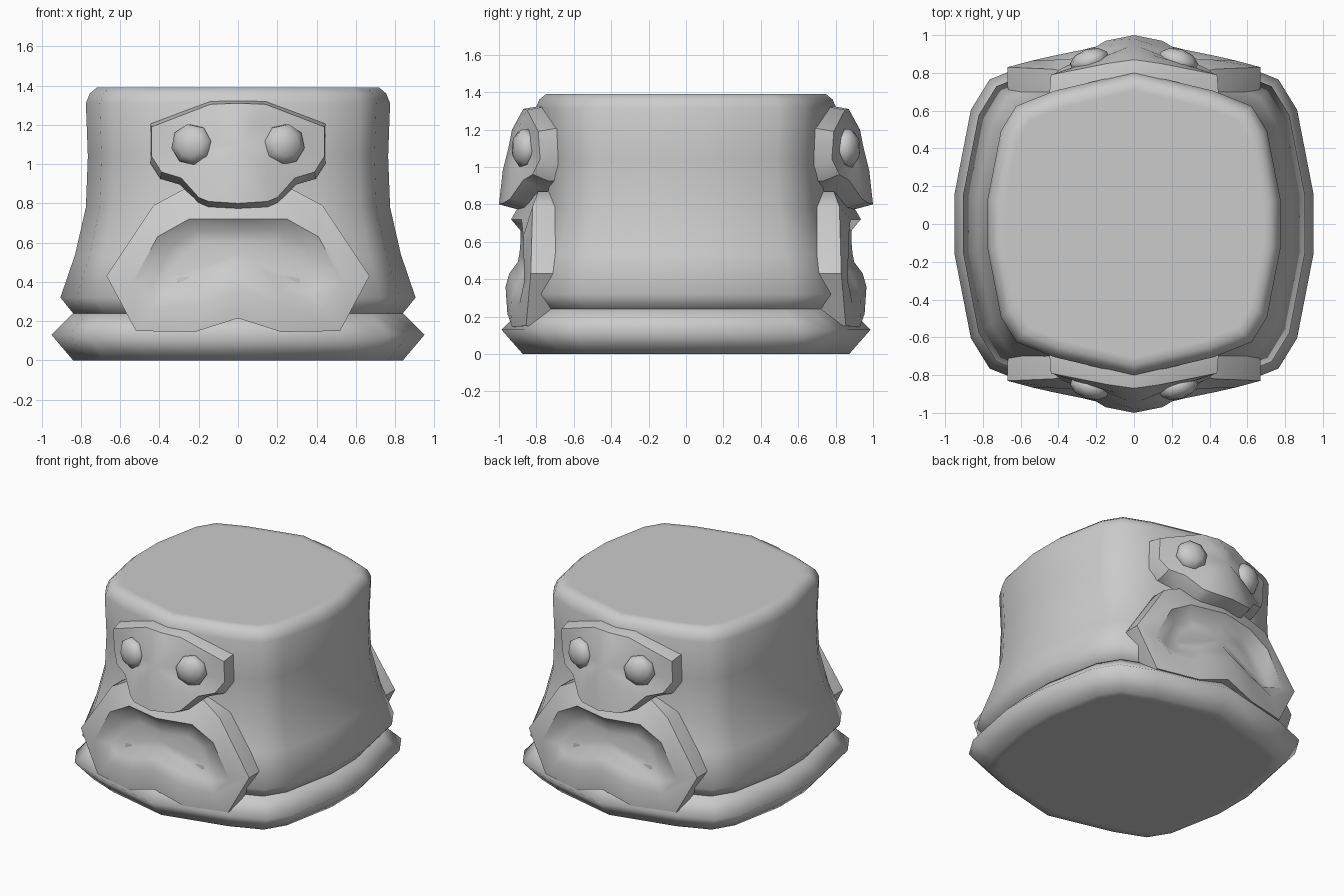
import bpy, bmesh, math
from mathutils import Matrix, Vector

cube = bpy.data.objects.get("Cube")
if cube:
    bpy.data.objects.remove(cube, do_unlink=True)

stone = bpy.data.materials.new("grey_stone")
stone.use_nodes = True
GREY = (0.6, 0.6, 0.6, 1)
stone.diffuse_color = GREY
stone.node_tree.nodes["Principled BSDF"].inputs["Base Color"].default_value = GREY


def finish(bm, name, angle):
    bmesh.ops.recalc_face_normals(bm, faces=bm.faces)
    mesh = bpy.data.meshes.new(name)
    bm.to_mesh(mesh)
    bm.free()
    mesh.materials.append(stone)
    obj = bpy.data.objects.new(name, mesh)
    bpy.context.collection.objects.link(obj)
    bpy.ops.object.select_all(action='DESELECT')
    obj.select_set(True)
    bpy.context.view_layer.objects.active = obj
    bpy.ops.object.shade_smooth_by_angle(angle=math.radians(angle))
    return obj


def loft(name, rings, start, end, angle):
    """Skin closed rings of equal length and close both ends with fans."""
    bm = bmesh.new()
    loops = [[bm.verts.new(p) for p in ring] for ring in rings]
    n = len(loops[0])
    for a, b in zip(loops, loops[1:]):
        for i in range(n):
            j = (i + 1) % n
            bm.faces.new((a[i], a[j], b[j], b[i]))
    for loop, hub in ((loops[0], start), (loops[-1], end)):
        tip = bm.verts.new(hub)
        for i in range(n):
            bm.faces.new((loop[i], loop[(i + 1) % n], tip))
    return finish(bm, name, angle)


def mirrored(half):
    """Full ring from half points (x, depth, z); the first and last lie on x = 0."""
    right = [Vector((x, -d, z)) for x, d, z in half]
    return right + [Vector((-p.x, p.y, p.z)) for p in right[-2:0:-1]]


# Rounded square section with a slight point at front and back
quarter = [(0, .80), (.42, .70), (.62, .62), (.70, .49), (.77, .13)]
side = quarter + [(x, -y) for x, y in quarter[::-1]]
section = side + [(-x, y) for x, y in side[-2:0:-1]]


def tower(name, profile):
    rings = [[(x * r / .77, y * r / .77, z) for x, y in section] for r, z in profile]
    return loft(name, rings, (0, 0, profile[0][1]), (0, 0, profile[-1][1]), 89)


tower("base_rim", [(.78, 0), (.84, 0), (.95, .13), (.84, .24), (.76, .24)])
tower("body", [(.80, .22), (.84, .24), (.905, .32), (.83, .54), (.775, .78),
               (.765, 1.04), (.775, 1.31), (.755, 1.36), (.72, 1.39), (.68, 1.39)])


def back_of(half, depth, grow=1.0):
    return [(x * grow, d - depth, z) for x, d, z in half]


# Mouth plate: outline, raised lip, recess edge, recess floor
plate = [(0, .85, .87), (.28, .79, .87), (.43, .82, .79), (.67, .83, .43),
         (.52, .855, .15), (.22, .93, .145), (0, .955, .215)]
lip = [(0, .935, .72), (.25, .88, .72), (.41, .87, .63), (.54, .865, .39),
       (.43, .89, .27), (.21, .935, .29), (0, .965, .36)]
recess = [(0, .885, .66), (.22, .835, .66), (.35, .82, .57), (.44, .835, .38),
          (.37, .86, .34), (.2, .91, .365), (0, .945, .43)]
floor = [(0, .885, .60), (.19, .835, .60), (.28, .82, .54), (.34, .825, .43),
         (.29, .835, .41), (.16, .87, .44), (0, .90, .49)]

# Eye mask with overhanging nose
mask = [(0, .87, 1.31), (.14, .85, 1.305), (.44, .79, 1.19), (.44, .78, 1.04),
        (.39, .82, .96), (.29, .87, .93), (.20, .94, .83), (.15, .97, .81), (0, 1.0, .80)]
brow = [(0, .93, 1.2), (.08, .90, 1.2), (.22, .86, 1.15), (.22, .865, 1.08),
        (.20, .88, 1.05), (.16, .92, 1.02), (.13, .94, 1.0), (.1, .95, .99), (0, .98, .98)]
mask_back = [(x * 1.015, d - (.085 if z > .9 else .13), z + (.015 if z > 1.1 else -.035))
             for x, d, z in mask]


def eye(name, sign):
    bm = bmesh.new()
    bmesh.ops.create_uvsphere(bm, u_segments=8, v_segments=5, radius=1)
    shape = (Matrix.Translation((sign * .235, -.862, 1.10))
             @ Matrix.Rotation(sign * math.radians(18), 4, 'Z')
             @ Matrix.Rotation(sign * math.radians(10), 4, 'Y')
             @ Matrix.Diagonal((.11, .065, .11, 1))
             @ Matrix.Rotation(math.pi / 2, 4, 'X'))
    bmesh.ops.transform(bm, matrix=shape, verts=bm.verts)
    return finish(bm, name, 60)


# One face, then the same face turned to the back
for place, turn in (("front", 0), ("back", math.pi)):
    parts = [
        loft(place + "_mouth_plate",
             [mirrored(h) for h in (back_of(plate, .2, .97), back_of(plate, .1), plate,
                                    lip, recess, floor)],
             (0, -.7, .5), (0, -.89, .54), 40),
        loft(place + "_eye_mask",
             [mirrored(h) for h in (back_of(mask_back, .12), mask_back, mask, brow)],
             (0, -.65, 1.1), (0, -.95, 1.1), 35),
        eye(place + "_left_eye", 1),
        eye(place + "_right_eye", -1),
    ]
    for part in parts:
        part.data.transform(Matrix.Rotation(turn, 4, 'Z'))
